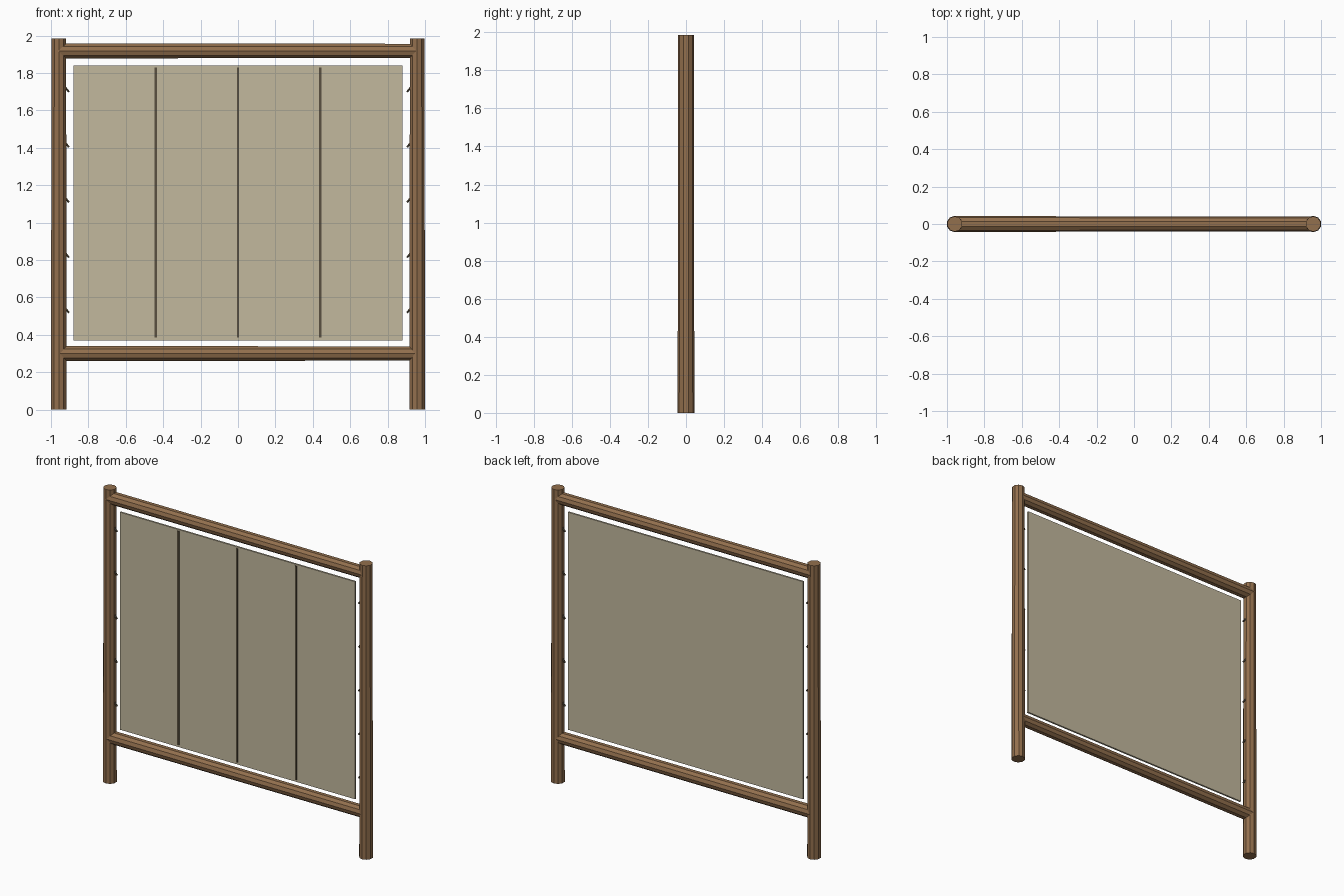
import bpy
import math
from mathutils import Vector

cube = bpy.data.objects.get("Cube")
if cube:
    bpy.data.objects.remove(cube, do_unlink=True)


def material(name, rgb):
    mat = bpy.data.materials.new(name)
    mat.use_nodes = True
    mat.diffuse_color = (*rgb, 1)
    mat.node_tree.nodes["Principled BSDF"].inputs["Base Color"].default_value = (*rgb, 1)
    return mat


wood = material("brown wood", (0.29, 0.16, 0.075))
canvas = material("beige canvas", (0.54, 0.48, 0.34))
cord = material("dark cord", (0.10, 0.08, 0.05))


def finish(name, mat):
    obj = bpy.context.object
    obj.name = name
    obj.data.materials.append(mat)
    return obj


def pole(name, start, end, r_start, r_end, mat, sides=10):
    """Tapered faceted pole between two points."""
    start, end = Vector(start), Vector(end)
    axis = end - start
    bpy.ops.mesh.primitive_cone_add(
        vertices=sides, radius1=r_start, radius2=r_end, depth=axis.length,
        location=(start + end) / 2,
        rotation=(0, math.atan2(axis.x, axis.z), 0))
    return finish(name, mat)


def box(name, center, size, mat):
    bpy.ops.mesh.primitive_cube_add(size=1, location=center)
    bpy.context.object.scale = size
    bpy.ops.object.transform_apply(location=False, rotation=False, scale=True)
    return finish(name, mat)


# Upright posts and cross rails
POST_X = 0.958
for side, label in ((-1, "right"), (1, "left")):
    x = side * POST_X
    pole(f"{label}_post", (x, 0, 0), (x, 0, 1.985), 0.044, 0.041, wood)
for label, z in (("lower", 0.30), ("upper", 1.918)):
    pole(f"{label}_rail", (-POST_X, 0, z), (POST_X, 0, z), 0.042, 0.040, wood)

# Hanging panel with raised seams on the front
box("canvas_panel", (0, 0, 1.105), (1.76, 0.012, 1.47), canvas)
for i in (-1, 0, 1):
    box(f"panel_seam_{i + 2}", (i * 0.44, -0.008, 1.108), (0.012, 0.008, 1.445), cord)

# Short slanted ties along both posts
for side, label in ((-1, "right"), (1, "left")):
    for i in range(5):
        z = 0.53 + i * 0.295
        pole(f"{label}_tie_{i + 1}", (side * 0.904, 0, z - 0.012),
             (side * 0.94, 0, z + 0.035), 0.006, 0.006, cord, 6)
